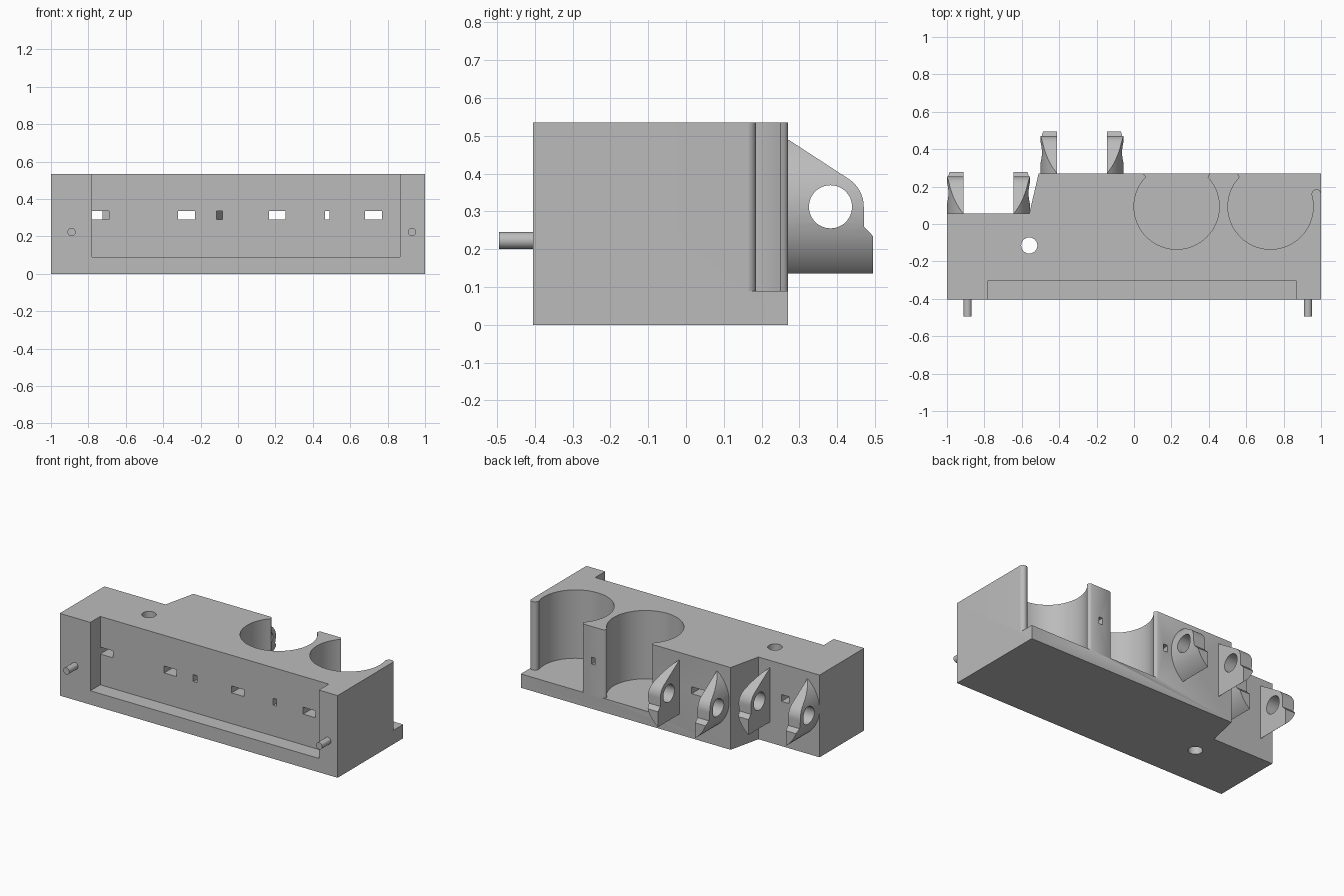
import bpy
import bmesh
from math import sin, cos, radians

if "Cube" in bpy.data.objects:
    bpy.data.objects.remove(bpy.data.objects["Cube"], do_unlink=True)

grey = bpy.data.materials.new("plain grey")
grey.use_nodes = True
COLOUR = (0.5, 0.5, 0.5, 1)
grey.diffuse_color = COLOUR
grey.node_tree.nodes["Principled BSDF"].inputs["Base Color"].default_value = COLOUR

FRONT, BACK, TOP = -0.404, 0.27, 0.535


def arc(cx, cy, r, start, end, steps):
    """Points along an arc, angles in degrees."""
    angles = [radians(start + (end - start) * i / steps) for i in range(steps + 1)]
    return [(cx + r * cos(a), cy + r * sin(a)) for a in angles]


def circle(cx, cy, r, steps=48):
    return arc(cx, cy, r, 0, 360, steps)[:-1]


def prism(name, points, axis, low, high):
    """Extrude a 2D outline along an axis between two positions."""
    place = {"x": lambda a, b, t: (t, a, b),
             "y": lambda a, b, t: (a, t, b),
             "z": lambda a, b, t: (a, b, t)}[axis]
    bm = bmesh.new()
    ends = [[bm.verts.new(place(a, b, t)) for a, b in points] for t in (low, high)]
    for ring in ends:
        bm.faces.new(ring)
    n = len(points)
    for i in range(n):
        j = (i + 1) % n
        bm.faces.new((ends[0][i], ends[0][j], ends[1][j], ends[1][i]))
    bmesh.ops.recalc_face_normals(bm, faces=bm.faces)
    mesh = bpy.data.meshes.new(name)
    bm.to_mesh(mesh)
    bm.free()
    mesh.materials.append(grey)
    obj = bpy.data.objects.new(name, mesh)
    bpy.context.collection.objects.link(obj)
    return obj


def box(name, x, y, z):
    corners = [(x[0], y[0]), (x[1], y[0]), (x[1], y[1]), (x[0], y[1])]
    return prism(name, corners, "z", *z)


def carve(obj, cutters, operation="DIFFERENCE"):
    """Apply boolean cutters in turn and remove them."""
    for cutter in cutters:
        cutter.hide_render = True
        mod = obj.modifiers.new("carve", "BOOLEAN")
        mod.operation, mod.solver, mod.object = operation, "EXACT", cutter
    graph = bpy.context.evaluated_depsgraph_get()
    mesh = bpy.data.meshes.new_from_object(obj.evaluated_get(graph))
    obj.modifiers.clear()
    obj.data = mesh
    for cutter in cutters:
        bpy.data.objects.remove(cutter, do_unlink=True)


# Main block with its stepped rear corner
body = prism("body", [(-1, FRONT), (1, FRONT), (1, BACK), (-0.51, BACK),
                      (-0.56, 0.055), (-1, 0.055)], "z", 0, TOP)

# Front recess and vertical screw hole
cuts = [box("recess_cutter", (-0.78, 0.865), (-0.6, -0.302), (0.09, 0.7)),
        prism("screw_hole_cutter", circle(-0.56, -0.115, 0.043), "z", -0.1, 0.7)]

# Open cups: round wells with flared lips at the back
CUP_R, CUP_Y, FLOOR = 0.228, 0.093, 0.09
lip = [(0.169, 0.26), (0.174, 0.266), (0.184, 0.271), (0.184, 0.35)]


def left_lip(cx):
    return [(cx - dx, y) for dx, y in lip]


cx = 0.228
outline = arc(cx, CUP_Y, CUP_R, 43.5, -223.5, 64) + left_lip(cx)
outline += [(cx + dx, y) for dx, y in reversed(lip)]
cuts.append(prism("inner_cup_cutter", outline, "z", FLOOR, 0.7))

cx = 0.73
outline = arc(cx, CUP_Y, CUP_R, 17, -223.5, 64) + left_lip(cx)
outline += [(1.1, 0.35), (1.1, 0.16)] + arc(0.975, 0.16, 0.0255, 0, 170, 12)
cuts.append(prism("outer_cup_cutter", outline, "z", FLOOR, 0.7))

# Wiring slots through the recess wall
SLOT_Z = (0.29, 0.335)
for x in [(-0.78, -0.725), (-0.32, -0.23), (0.165, 0.255), (0.68, 0.77), (0.465, 0.49)]:
    cuts.append(box("slot_cutter", x, (-0.35, 0.4), SLOT_Z))
cuts.append(box("blind_slot_cutter", (-0.726, -0.69), (-0.35, -0.1), SLOT_Z))
cuts.append(prism("slanted_slot_cutter", [(-0.115, -0.31), (-0.085, -0.31),
                                          (0.005, 0.28), (-0.025, 0.28)], "z", *SLOT_Z))
for cut in cuts:
    carve(body, [cut])
parts = [body]

# Locating pins on the front
for side, x in (("right", -0.89), ("left", 0.93)):
    parts.append(prism(side + "_pin", circle(x, 0.223, 0.022, 32), "y", -0.494, FRONT + 0.01))

# Hinge lugs: two slices of a lying cylinder, trimmed to a bracket profile
LUG_Z, LUG_R, EYE_Y = 0.312, 0.222, 0.382
for name, x, shift in (("outer", -0.778, -0.217), ("inner", -0.278, 0)):
    profile = [(0.265, 0.08), (0.494, 0.08), (0.494, 0.235), (0.47, 0.26)]
    profile += arc(EYE_Y, LUG_Z, 0.088, 0, 56.8, 12) + [(0.27, 0.49), (0.265, 0.493)]
    profile = [(y + shift, z) for y, z in profile]
    for side, flat in (("right", -0.134), ("left", 0.134)):
        lug = prism(name + "_" + side + "_lug", circle(x, LUG_Z, LUG_R, 64), "y",
                    0.2655 + shift, 0.6 + shift)
        reach = sorted((x + flat, x + flat * 2))
        carve(lug, [prism("lug_profile_cutter", profile, "x", *reach)], "INTERSECT")
        carve(lug, [prism("eye_cutter", circle(EYE_Y + shift, LUG_Z, 0.057), "x", -1.5, 1)])
        parts.append(lug)

# Smooth the round surfaces, keep edges crisp
bpy.ops.object.select_all(action="DESELECT")
for part in parts:
    part.select_set(True)
bpy.context.view_layer.objects.active = body
bpy.ops.object.shade_smooth_by_angle(angle=radians(30))
